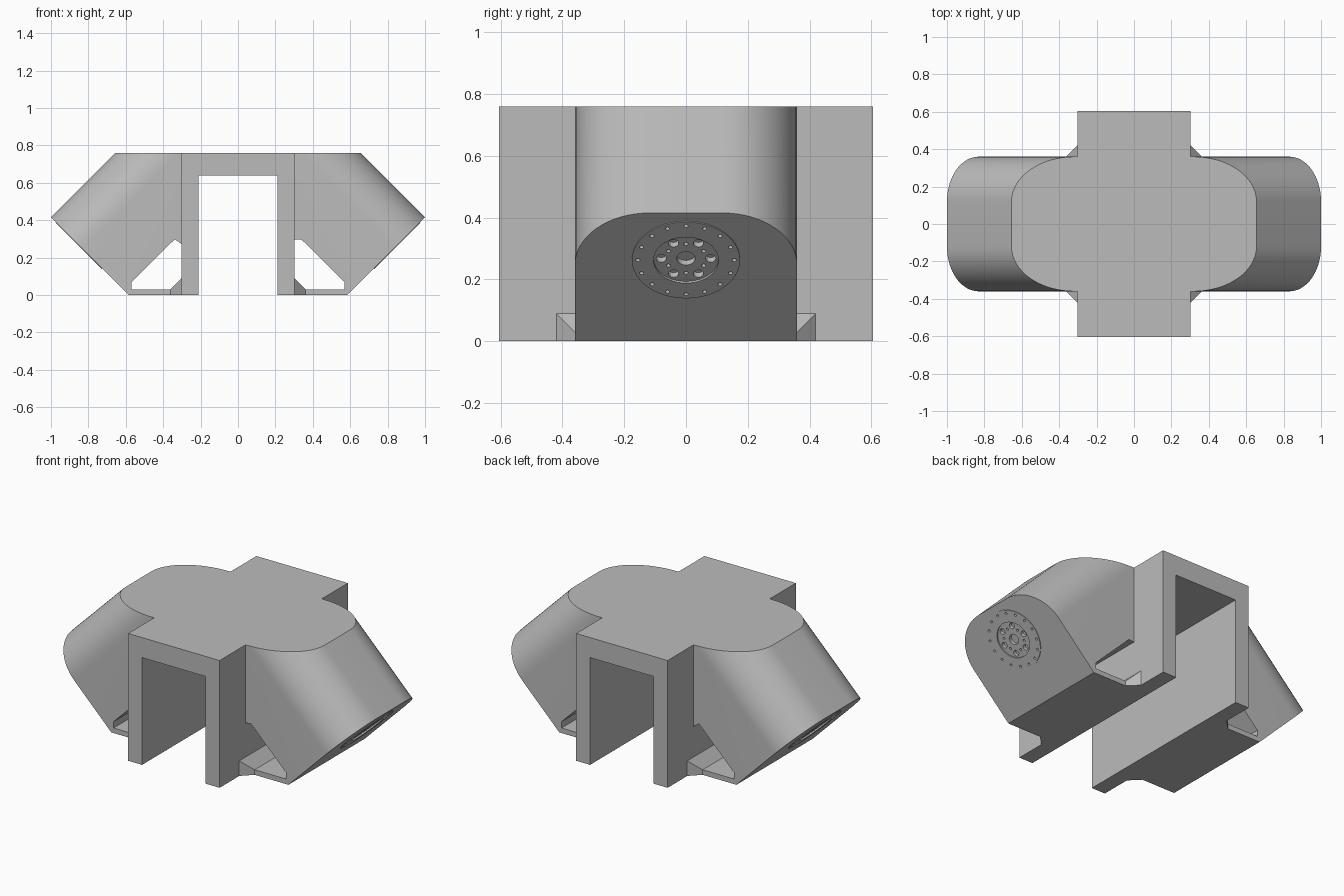
import bpy, bmesh, math
from mathutils import Vector, Matrix

cube = bpy.data.objects.get("Cube")
if cube:
    bpy.data.objects.remove(cube, do_unlink=True)

R = math.sqrt(0.5)
HEIGHT, BOX_X, BOX_Y, ARM_Y = 0.76, 0.302, 0.605, 0.36
FOOT_X, ARM_TOP, FILLET = 0.585, 0.587, 0.24
HUB = 0.375                       # flange centre along the sloped end face

grey = bpy.data.materials.new("plain grey")
grey.use_nodes = True
colour = (0.5, 0.5, 0.5, 1)
grey.diffuse_color = colour
grey.node_tree.nodes["Principled BSDF"].inputs["Base Color"].default_value = colour


def finish(name, bm):
    bmesh.ops.recalc_face_normals(bm, faces=bm.faces[:])
    mesh = bpy.data.meshes.new(name)
    bm.to_mesh(mesh)
    bm.free()
    mesh.materials.append(grey)
    ob = bpy.data.objects.new(name, mesh)
    bpy.context.collection.objects.link(ob)
    return ob


def hull(name, points):
    bm = bmesh.new()
    verts = [bm.verts.new(p) for p in points]
    bmesh.ops.convex_hull(bm, input=verts)
    return finish(name, bm)


def block(name, x, y, z0, z1):
    return hull(name, [(a, b, c) for a in (-x, x) for b in (-y, y) for c in (z0, z1)])


def combine(target, tool, operation):
    # apply a boolean and discard the tool
    mod = target.modifiers.new("boolean", "BOOLEAN")
    mod.operation, mod.object, mod.solver = operation, tool, "EXACT"
    bpy.context.view_layer.objects.active = target
    bpy.ops.object.modifier_apply(modifier=mod.name)
    bpy.data.objects.remove(tool, do_unlink=True)


def slope(side, u, y, depth):
    # u runs up the end face, depth runs into the arm
    return Vector((side * (FOOT_X + (u - depth) * R), y, (u + depth) * R))


def discs(name, side, items, near, far):
    # short cylinders square to the end face: (u, y, radius, segments)
    bm = bmesh.new()
    turn = Vector((side, 0, -1)).to_track_quat("Z", "Y").to_matrix().to_4x4()
    for u, y, radius, segments in items:
        centre = slope(side, u, y, (near + far) / 2)
        bmesh.ops.create_cone(bm, cap_ends=True, segments=segments, radius1=radius,
                              radius2=radius, depth=far - near,
                              matrix=Matrix.Translation(centre) @ turn)
    return finish(name, bm)


def ring(count, distance, radius, start=0.0):
    angles = [start + i * math.tau / count for i in range(count)]
    return [(HUB + distance * math.sin(a), distance * math.cos(a), radius, 12)
            for a in angles]


def arm(side):
    # rounded section swept along the slope, then trimmed flat
    bm = bmesh.new()
    section = [(-1.2, ARM_Y)]
    for i in range(17):
        a = i / 16 * math.pi / 2
        section.append((ARM_TOP - FILLET + FILLET * math.sin(a),
                        ARM_Y - FILLET + FILLET * math.cos(a)))
    section += [(u, -y) for u, y in reversed(section)]
    face = bm.faces.new([bm.verts.new(slope(side, u, y, 0)) for u, y in section])
    sweep = slope(side, 0, 0, 2.4) - slope(side, 0, 0, 0)
    new = bmesh.ops.extrude_face_region(bm, geom=[face])["geom"]
    bmesh.ops.translate(bm, vec=sweep, verts=[v for v in new if isinstance(v, bmesh.types.BMVert)])
    bm.normal_update()
    for point, normal in (((0, 0, 0), (0, 0, -1)), ((0, 0, HEIGHT), (0, 0, 1)),
                          ((side * 0.25, 0, 0), (-side, 0, 0))):
        bmesh.ops.bisect_plane(bm, geom=bm.verts[:] + bm.edges[:] + bm.faces[:],
                               plane_co=point, plane_no=normal, clear_outer=True)
        bmesh.ops.holes_fill(bm, edges=[e for e in bm.edges if e.is_boundary], sides=0)
    return finish("arm", bm)


body = block("bracket_body", BOX_X, BOX_Y, 0, HEIGHT)

for side in (1, -1):
    part = arm(side)
    # triangular window beneath the arm
    inner_top = 0.295 if side > 0 else 0.272
    outline = [(BOX_X, 0.03), (0.57, 0.03), (0.57, 0.068), (0.338, 0.298), (BOX_X, inner_top)]
    combine(part, hull("window_cutter", [(side * x, y, z) for x, z in outline
                                         for y in (-0.5, 0.5)]), "DIFFERENCE")
    combine(body, part, "UNION")
    # sloped gusset in the lower corner
    gusset = [(x, s * y, z) for s in (-1, 1) for x, y, top in
              ((0.28, 0.42, 0.09), (BOX_X, 0.42, 0.09), (0.362, ARM_Y, 0.03))
              for z in (0, top)]
    combine(body, hull("gusset", [(side * x, y, z) for x, y, z in gusset]), "UNION")
    # round mounting flange with its recess and bolt holes
    combine(body, discs("flange", side, [(HUB, 0, 0.175, 48)], -0.004, 0.03), "UNION")
    combine(body, discs("recess", side, [(HUB, 0, 0.105, 48)], -0.02, 0.004), "DIFFERENCE")
    holes = [(HUB, 0, 0.03, 24)]
    holes += ring(6, 0.08, 0.017) + ring(6, 0.066, 0.007, math.pi / 6)
    holes += ring(16, 0.156, 0.007)
    combine(body, discs("bolt_holes", side, holes, -0.02, 0.025), "DIFFERENCE")

# open channel through the middle
combine(body, block("channel_cutter", 0.21, 0.8, -0.2, 0.64), "DIFFERENCE")

bpy.ops.object.select_all(action="DESELECT")
body.select_set(True)
bpy.context.view_layer.objects.active = body
bpy.ops.object.shade_smooth_by_angle(angle=math.radians(25))
